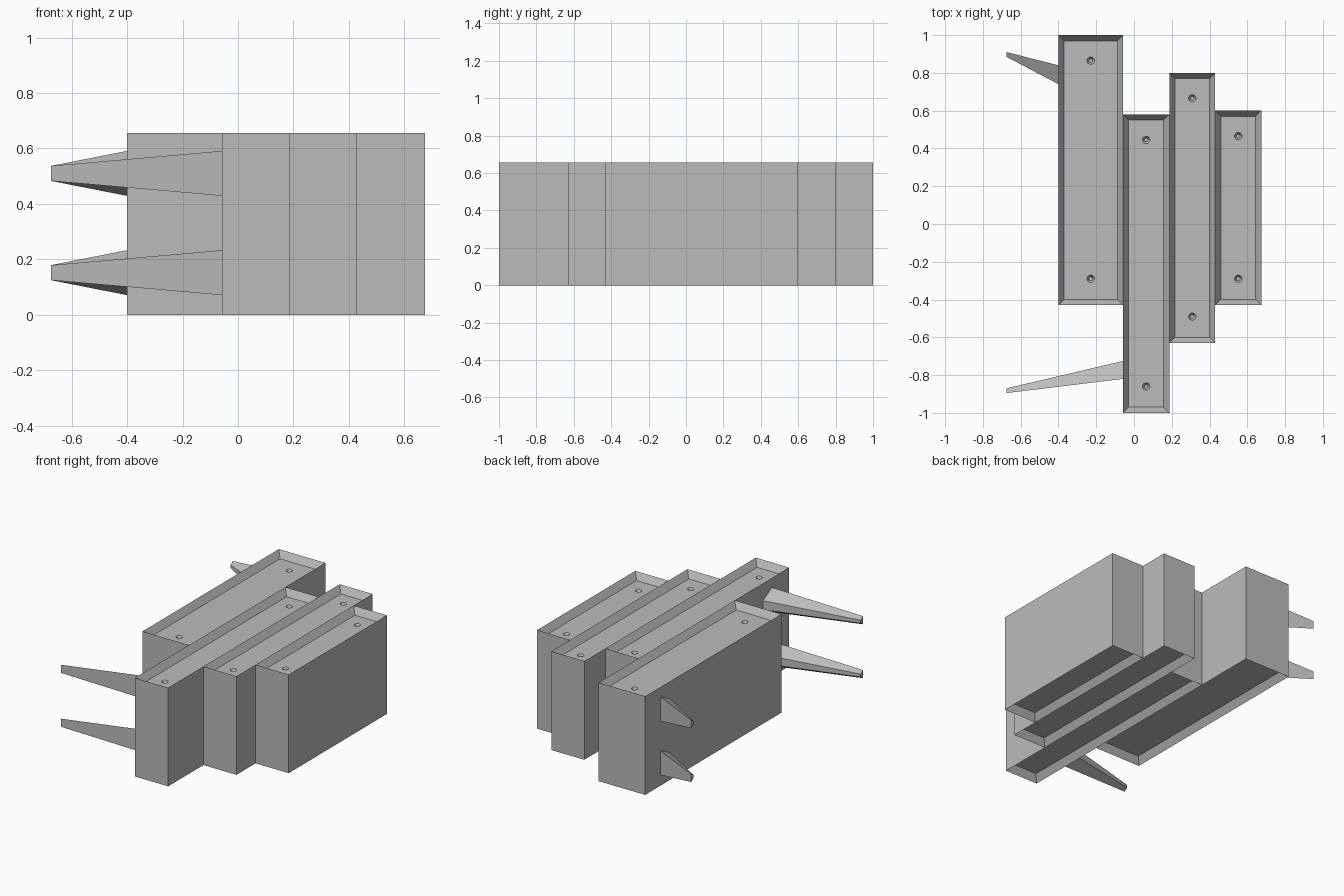
import bpy, bmesh
from mathutils import Matrix

cube = bpy.data.objects.get("Cube")
if cube:
    bpy.data.objects.remove(cube, do_unlink=True)

HEIGHT = 0.655
INSET = 0.03
DEPTH = 0.045

grey = bpy.data.materials.new("plain grey")
grey.use_nodes = True
color = (0.5, 0.5, 0.5, 1)
grey.diffuse_color = color
grey.node_tree.nodes["Principled BSDF"].inputs["Base Color"].default_value = color


def make_object(name, bm):
    bmesh.ops.recalc_face_normals(bm, faces=bm.faces[:])
    mesh = bpy.data.meshes.new(name)
    bm.to_mesh(mesh)
    bm.free()
    mesh.materials.append(grey)
    obj = bpy.data.objects.new(name, mesh)
    bpy.context.collection.objects.link(obj)
    return obj


def block(name, x0, x1, y0, y1):
    """Box whose top and bottom sink inside a sloping, knife-edged rim."""
    bm = bmesh.new()
    rings = []
    for inset, z in ((INSET, DEPTH), (0, 0), (0, HEIGHT), (INSET, HEIGHT - DEPTH)):
        a, b, c, d = x0 + inset, x1 - inset, y0 + inset, y1 - inset
        rings.append([bm.verts.new((x, y, z)) for x, y in ((a, c), (b, c), (b, d), (a, d))])
    for low, high in zip(rings, rings[1:]):
        for i in range(4):
            j = (i + 1) % 4
            bm.faces.new((low[i], low[j], high[j], high[i]))
    bm.faces.new(rings[0])
    bm.faces.new(rings[-1])
    obj = make_object(name, bm)

    # Two tapered dimples in the top floor
    bm = bmesh.new()
    for y in (y0 + 0.14, y1 - 0.135):
        bmesh.ops.create_cone(bm, cap_ends=True, segments=16, radius1=0.01, radius2=0.03, depth=0.04,
                              matrix=Matrix.Translation(((x0 + x1) / 2, y, HEIGHT - DEPTH)))
    cutter = make_object(name + "_dimple_cutter", bm)
    cutter.hide_render = True
    cutter.hide_set(True)
    cutter.display_type = 'WIRE'
    cut = obj.modifiers.new("dimples", 'BOOLEAN')
    cut.object = cutter
    cut.operation = 'DIFFERENCE'
    cut.solver = 'EXACT'


def prong(name, base, tip, z):
    """Tapered spike; each end is (x, outer y, inner y, outer half height, inner half height)."""
    bm = bmesh.new()
    ends = []
    for x, outer, inner, tall, short in (base, tip):
        ends.append([bm.verts.new((x, y, z + h)) for y, h in
                     ((outer, -tall), (outer, tall), (inner, short), (inner, -short))])
    for i in range(4):
        j = (i + 1) % 4
        bm.faces.new((ends[0][i], ends[0][j], ends[1][j], ends[1][i]))
    for end in ends:
        bm.faces.new(end)
    make_object(name, bm)


# Four staggered blocks, side by side
block("wide_block", -0.40, -0.058, -0.43, 1.0)
block("long_block", -0.058, 0.187, -1.0, 0.58)
block("middle_block", 0.187, 0.43, -0.63, 0.80)
block("short_block", 0.43, 0.674, -0.43, 0.60)

# Two prongs at each end
for level, z in (("lower", 0.152), ("upper", 0.51)):
    prong("back_prong_" + level, (-0.40, 0.84, 0.74, 0.081, 0.03),
          (-0.675, 0.91, 0.885, 0.027, 0.01), z)
    prong("front_prong_" + level, (-0.058, -0.82, -0.725, 0.081, 0.03),
          (-0.675, -0.895, -0.87, 0.027, 0.01), z)
